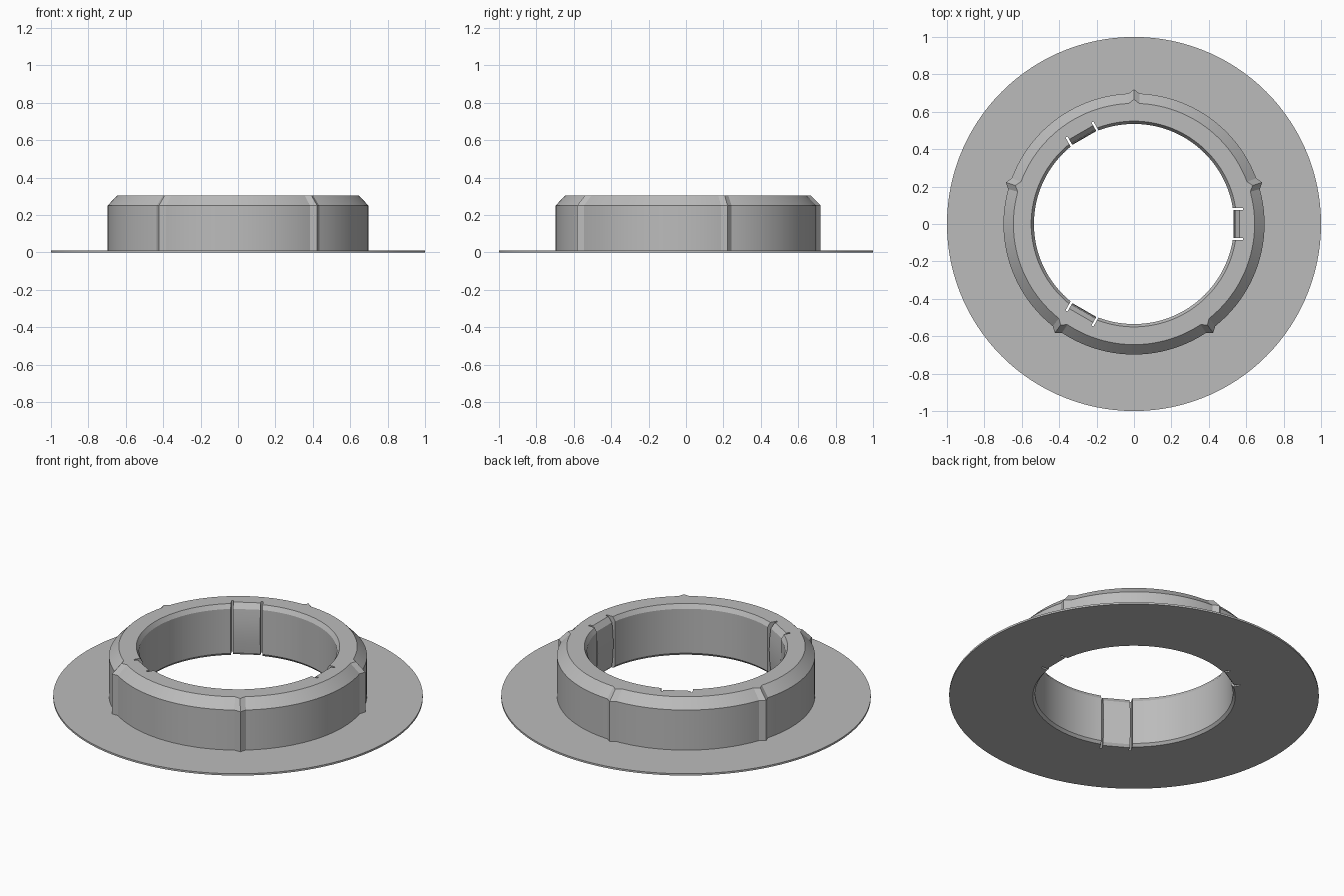
import bpy, bmesh
from math import radians, cos, sin
from mathutils import Matrix

cube = bpy.data.objects.get("Cube")
if cube:
    bpy.data.objects.remove(cube)

GREY = (0.5, 0.5, 0.5, 1)
grey = bpy.data.materials.new("plain grey")
grey.use_nodes = True
grey.diffuse_color = GREY
grey.node_tree.nodes["Principled BSDF"].inputs["Base Color"].default_value = GREY


def make_object(name, bm):
    bmesh.ops.recalc_face_normals(bm, faces=bm.faces)
    mesh = bpy.data.meshes.new(name)
    bm.to_mesh(mesh)
    bm.free()
    mesh.materials.append(grey)
    obj = bpy.data.objects.new(name, mesh)
    bpy.context.collection.objects.link(obj)
    return obj


def smooth(obj):
    bpy.ops.object.select_all(action='DESELECT')
    obj.select_set(True)
    bpy.context.view_layer.objects.active = obj
    bpy.ops.object.shade_smooth_by_angle(angle=radians(20))


def skin(bm, rings, closed):
    """Bridge consecutive loops of points, capping the ends if open."""
    loops = [[bm.verts.new(p) for p in ring] for ring in rings]
    n = len(loops[0])
    for a, b in zip(loops, loops[1:] + loops[:1] if closed else loops[1:]):
        for i in range(n):
            j = (i + 1) % n
            bm.faces.new((a[i], a[j], b[j], b[i]))
    if not closed:
        bm.faces.new(loops[0])
        bm.faces.new(loops[-1])


# Collar and flange: one turned section, pushed out at five pointed ribs
section = [(0.548, 0, 0), (0.535, 0.015, 0), (0.535, 0.28, 0), (0.55, 0.305, 0),
           (0.645, 0.305, 1), (0.698, 0.25, 1), (0.698, 0.011, 1), (1, 0.011, 0), (1, 0, 0)]
RIB, HALF = 0.022, 2.5
ribs = [18 + 72 * k for k in range(5)]
angles = sorted(set([3 * i for i in range(120)] + [r + d for r in ribs for d in (-HALF, 0, HALF)]))
rings = []
for a in angles:
    near = min(abs(a - r) for r in ribs)
    push = RIB * max(0, 1 - near / HALF)
    c, s = cos(radians(a)), sin(radians(a))
    rings.append([((r + push * out) * c, (r + push * out) * s, z) for r, z, out in section])
bm = bmesh.new()
skin(bm, rings, True)
collar = make_object("flanged_collar", bm)

# Three notches cut through the inner wall
bm = bmesh.new()
for k in range(3):
    turn = Matrix.Rotation(radians(120 * k), 4, 'Z')
    box = Matrix.Translation((0.483, 0, 0.15)) @ Matrix.Diagonal((0.2, 0.172, 0.6, 1))
    bmesh.ops.create_cube(bm, size=1, matrix=turn @ box)
cutter = make_object("notch_cutter", bm)
cutter.hide_render = True
cut = collar.modifiers.new("notches", 'BOOLEAN')
cut.object = cutter
cut.solver = 'EXACT'
bpy.context.view_layer.objects.active = collar
bpy.ops.object.modifier_apply(modifier=cut.name)
bpy.data.objects.remove(cutter)
smooth(collar)

# Bowed spring tabs standing in the notches, with a slit on either side
tab_section = [(0.59, 0), (0.552, 0), (0.541, 0.015), (0.534, 0.08), (0.531, 0.15),
               (0.534, 0.22), (0.541, 0.275), (0.565, 0.305), (0.59, 0.305)]
for k in range(3):
    bm = bmesh.new()
    skin(bm, [[(x, y, z) for x, z in tab_section] for y in (-0.074, 0.074)], False)
    bm.transform(Matrix.Rotation(radians(120 * k), 4, 'Z'))
    smooth(make_object(f"spring_tab_{k + 1}", bm))
